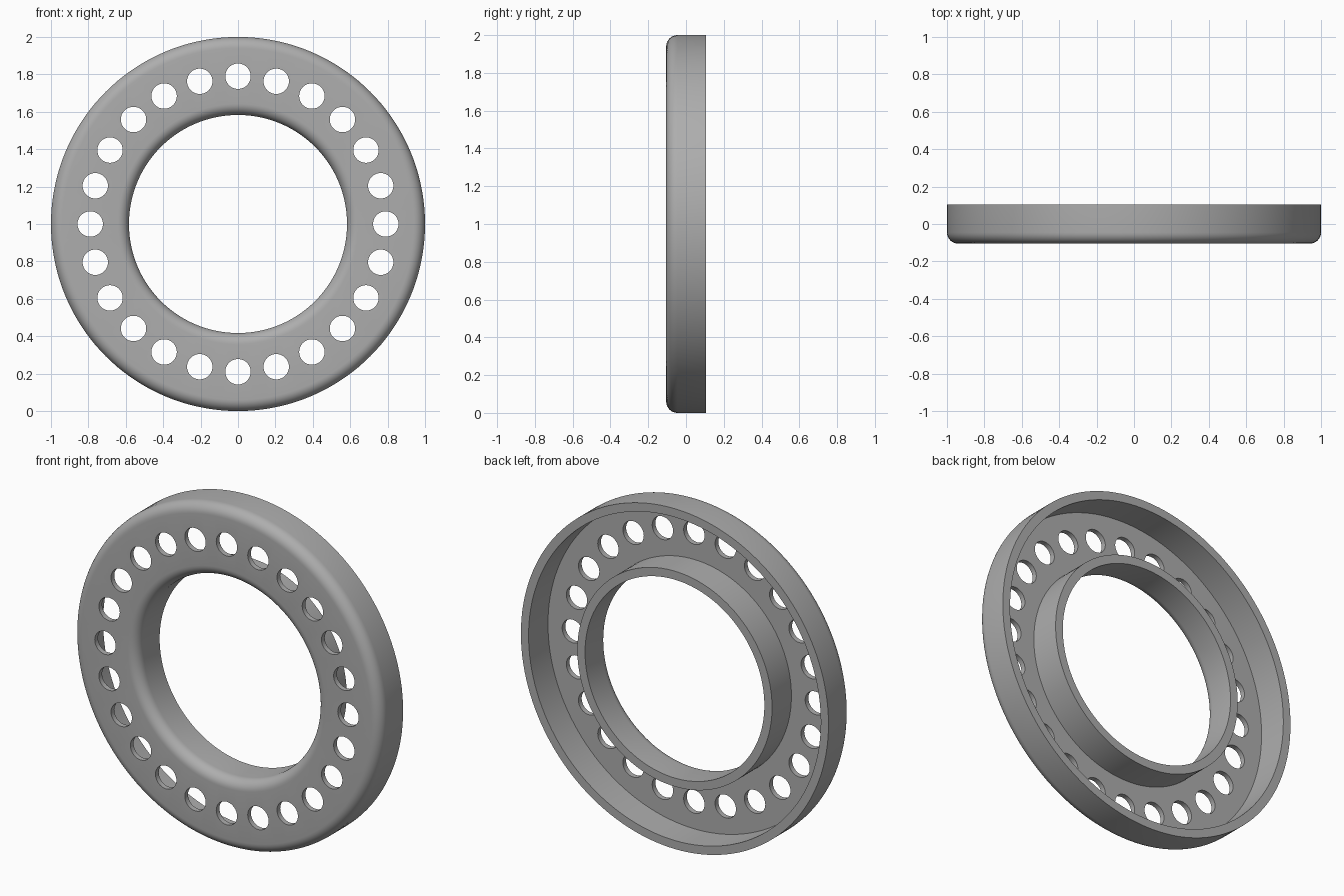
import bpy, bmesh, math
from mathutils import Matrix

cube = bpy.data.objects.get("Cube")
if cube:
    bpy.data.objects.remove(cube)

R_OUT, R_IN = 1.0, 0.583
FRONT, BACK = -0.105, 0.105
WALL, PLATE, FILLET = 0.05, 0.03, 0.06
HOLES, HOLE_RING, HOLE_R = 24, 0.79, 0.068
SEGMENTS, ARC = 144, 8

grey = bpy.data.materials.new("light grey")
grey.use_nodes = True
colour = (0.42, 0.42, 0.42, 1)
grey.diffuse_color = colour
grey.node_tree.nodes["Principled BSDF"].inputs["Base Color"].default_value = colour


def make_object(name, bm):
    bmesh.ops.recalc_face_normals(bm, faces=bm.faces)
    mesh = bpy.data.meshes.new(name)
    bm.to_mesh(mesh)
    bm.free()
    mesh.materials.append(grey)
    obj = bpy.data.objects.new(name, mesh)
    bpy.context.collection.objects.link(obj)
    return obj


def fillet(cx, start):
    """Quarter circle of (radius, depth) points on the front edge."""
    cy = FRONT + FILLET
    angles = [start + math.pi / 2 * i / ARC for i in range(ARC + 1)]
    return [(cx + FILLET * math.cos(a), cy + FILLET * math.sin(a)) for a in angles]


# Channel cross-section, rounded at the front and open at the back
profile = fillet(R_IN + FILLET, math.pi) + fillet(R_OUT - FILLET, 1.5 * math.pi)
profile += [(R_OUT, BACK), (R_OUT - WALL, BACK), (R_OUT - WALL, FRONT + PLATE),
            (R_IN + WALL, FRONT + PLATE), (R_IN + WALL, BACK), (R_IN, BACK)]

# Revolve the section around the y axis
bm = bmesh.new()
loops = []
for s in range(SEGMENTS):
    a = 2 * math.pi * s / SEGMENTS
    loops.append([bm.verts.new((r * math.sin(a), y, 1 + r * math.cos(a))) for r, y in profile])
n = len(profile)
for s in range(SEGMENTS):
    p, q = loops[s], loops[(s + 1) % SEGMENTS]
    for i in range(n):
        j = (i + 1) % n
        bm.faces.new((p[i], p[j], q[j], q[i]))
ring = make_object("channel_ring", bm)

# Circle of drills for the holes in the front plate
bm = bmesh.new()
for h in range(HOLES):
    a = 2 * math.pi * h / HOLES
    place = Matrix.Translation((HOLE_RING * math.sin(a), FRONT, 1 + HOLE_RING * math.cos(a)))
    bmesh.ops.create_cone(bm, cap_ends=True, segments=32, radius1=HOLE_R, radius2=HOLE_R,
                          depth=0.2, matrix=place @ Matrix.Rotation(math.pi / 2, 4, "X"))
drills = make_object("hole_cutters", bm)
drills.hide_render = True
drills.hide_viewport = True

cut = ring.modifiers.new("holes", "BOOLEAN")
cut.operation = "DIFFERENCE"
cut.solver = "EXACT"
cut.object = drills

# Apply the holes, then smooth the rounded surfaces
bpy.context.view_layer.objects.active = ring
ring.select_set(True)
bpy.ops.object.modifier_apply(modifier=cut.name)
bpy.data.objects.remove(drills)
bpy.ops.object.shade_smooth_by_angle(angle=math.radians(35))
